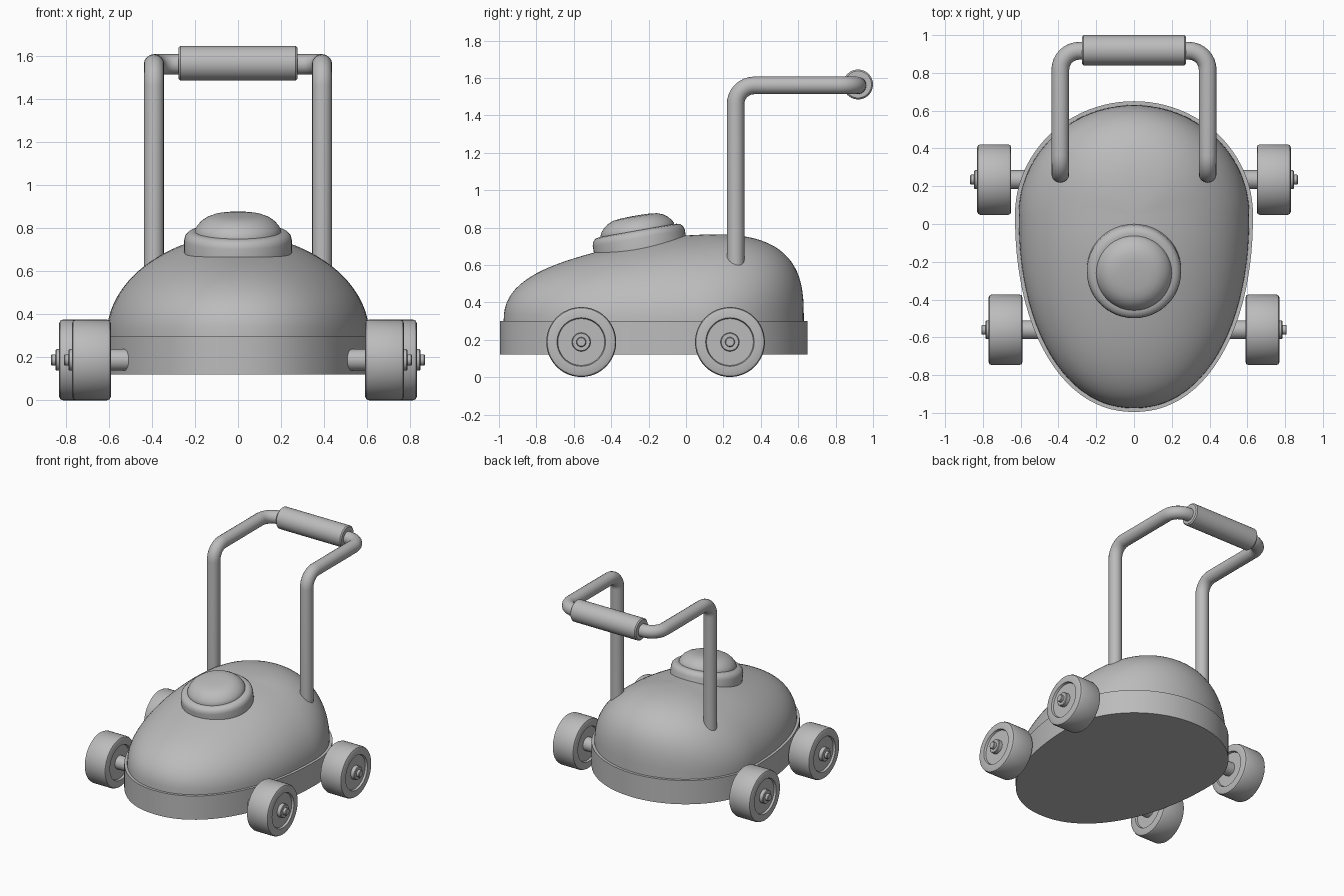
import bpy, bmesh, math
from mathutils import Vector, Matrix

cube = bpy.data.objects.get("Cube")
if cube:
    bpy.data.objects.remove(cube, do_unlink=True)

grey = bpy.data.materials.new("plain grey")
grey.use_nodes = True
GREY = (0.5, 0.5, 0.5, 1)
grey.diffuse_color = GREY
grey.node_tree.nodes["Principled BSDF"].inputs["Base Color"].default_value = GREY


def finish(obj, angle=35):
    bpy.ops.object.select_all(action='DESELECT')
    obj.select_set(True)
    bpy.context.view_layer.objects.active = obj
    if obj.type == 'CURVE':
        bpy.ops.object.convert(target='MESH')
        obj = bpy.context.object
    bpy.ops.object.shade_smooth_by_angle(angle=math.radians(angle))
    return obj


def loft(name, rings):
    """Skin a list of equal rings of points and cap both ends."""
    bm = bmesh.new()
    loops = [[bm.verts.new(p) for p in ring] for ring in rings]
    for a, b in zip(loops, loops[1:]):
        for i in range(len(a)):
            j = (i + 1) % len(a)
            bm.faces.new((a[i], a[j], b[j], b[i]))
    bm.faces.new(loops[0][::-1])
    bm.faces.new(loops[-1])
    bmesh.ops.recalc_face_normals(bm, faces=bm.faces)
    mesh = bpy.data.meshes.new(name)
    bm.to_mesh(mesh)
    bm.free()
    obj = bpy.data.objects.new(name, mesh)
    bpy.context.collection.objects.link(obj)
    mesh.materials.append(grey)
    return finish(obj)


def lathe(name, profile, matrix, sides=48):
    """Turn (radius, height) pairs about local z, then place by matrix."""
    turn = [2 * math.pi * i / sides for i in range(sides)]
    return loft(name, [[matrix @ Vector((r * math.cos(t), r * math.sin(t), h))
                        for t in turn] for r, h in profile])


# Egg-shaped plan shared by deck and shell
CENTRE = 0.05
TURN = [2 * math.pi * i / 96 for i in range(96)]


def egg(t, inset=0.0):
    c, s = math.cos(t), math.sin(t)
    n, length = (2.0, 0.6) if s > 0 else (2.15, 1.045)
    k = (abs(c) ** n + abs(s) ** n) ** (-1 / n)
    return c * k * (0.63 - inset), s * k * (length - inset)


# Deck: straight-sided base
loft("deck", [[(x, y + CENTRE, z) for x, y in map(egg, TURN)] for z in (0.12, 0.3)])


# Shell: domed cover, steeper at the back and sloping to the front
def shell_ring(a):
    ring = []
    for t in TURN:
        x, y = egg(t, 0.02)
        s = math.sin(t)
        n = 2 + (1.0 if s > 0 else 0.4) * s * s
        scale = math.cos(a) ** (2 / n)
        y = y * scale + CENTRE
        height = 0.385 + 0.085 / (1 + math.exp(-6 * (y + 0.3)))
        ring.append((x * scale, y, 0.3 + height * math.sin(a) ** (2 / n)))
    return ring


STEPS = 24
loft("shell", [shell_ring(math.pi / 2 * i / STEPS * 0.98) for i in range(STEPS + 1)])

# Round button on a collar, tilted with the shell
tilt = Matrix.Translation((0, -0.25, 0.73)) @ Matrix.Rotation(math.radians(10), 4, 'X')
lathe("button_collar", [(0.25, -0.06), (0.25, 0.015), (0.245, 0.035),
                        (0.23, 0.05), (0.21, 0.055), (0.1, 0.055)], tilt)
lathe("button_cap", [(0.2, 0.03), (0.2, 0.06), (0.19, 0.08), (0.172, 0.1),
                     (0.15, 0.116), (0.12, 0.128), (0.08, 0.133), (0.03, 0.135)], tilt)

# Handle: bent tube, corners rounded
corners = [Vector(p) for p in ((0.39, 0.265, 0.5), (0.39, 0.265, 1.56), (0.39, 0.917, 1.56),
                               (-0.39, 0.917, 1.56), (-0.39, 0.265, 1.56), (-0.39, 0.265, 0.5))]
path = [corners[0]]
for before, at, after in zip(corners, corners[1:], corners[2:]):
    p = at + (before - at).normalized() * 0.1
    q = at + (after - at).normalized() * 0.1
    for i in range(9):
        a = math.pi / 2 * i / 8
        path.append(p + q - at + (at - q) * math.cos(a) + (at - p) * math.sin(a))
path.append(corners[-1])
curve = bpy.data.curves.new("handle", 'CURVE')
curve.dimensions = '3D'
curve.bevel_depth = 0.047
curve.bevel_resolution = 6
curve.use_fill_caps = True
spline = curve.splines.new('POLY')
spline.points.add(len(path) - 1)
for point, co in zip(spline.points, path):
    point.co = (*co, 1)
curve.materials.append(grey)
handle = bpy.data.objects.new("handle", curve)
bpy.context.collection.objects.link(handle)
finish(handle)

# Grip sleeve on the crossbar
side = Matrix.Rotation(math.pi / 2, 4, 'Y')
lathe("grip", [(0.072, -0.275), (0.08, -0.267), (0.08, 0.267), (0.072, 0.275)],
      Matrix.Translation((0, 0.92, 1.565)) @ side)

# Wheels with recessed faces, hub caps and axles
WHEEL = [(0.05, 0.015), (0.125, 0.015), (0.13, 0), (0.17, 0), (0.182, 0.005), (0.187, 0.017),
         (0.187, 0.163), (0.182, 0.175), (0.17, 0.18), (0.13, 0.18), (0.125, 0.165), (0.05, 0.165)]
HUB = [(0.05, 0.15), (0.05, 0.192), (0.046, 0.196), (0.026, 0.196), (0.026, 0.214), (0.022, 0.218)]
for end, y, inner in (("front", -0.56, 0.59), ("rear", 0.235, 0.65)):
    place = Matrix.Translation((0, y, 0.188))
    lathe(end + "_axle", [(0.05, -inner - 0.03), (0.05, inner + 0.03)], place @ side, 32)
    for label, sign in (("left", 1), ("right", -1)):
        spot = place @ Matrix.Scale(sign, 4, (1, 0, 0)) @ Matrix.Translation((inner, 0, 0)) @ side
        lathe(f"{end}_{label}_wheel", WHEEL, spot)
        lathe(f"{end}_{label}_hub", HUB, spot, 32)
